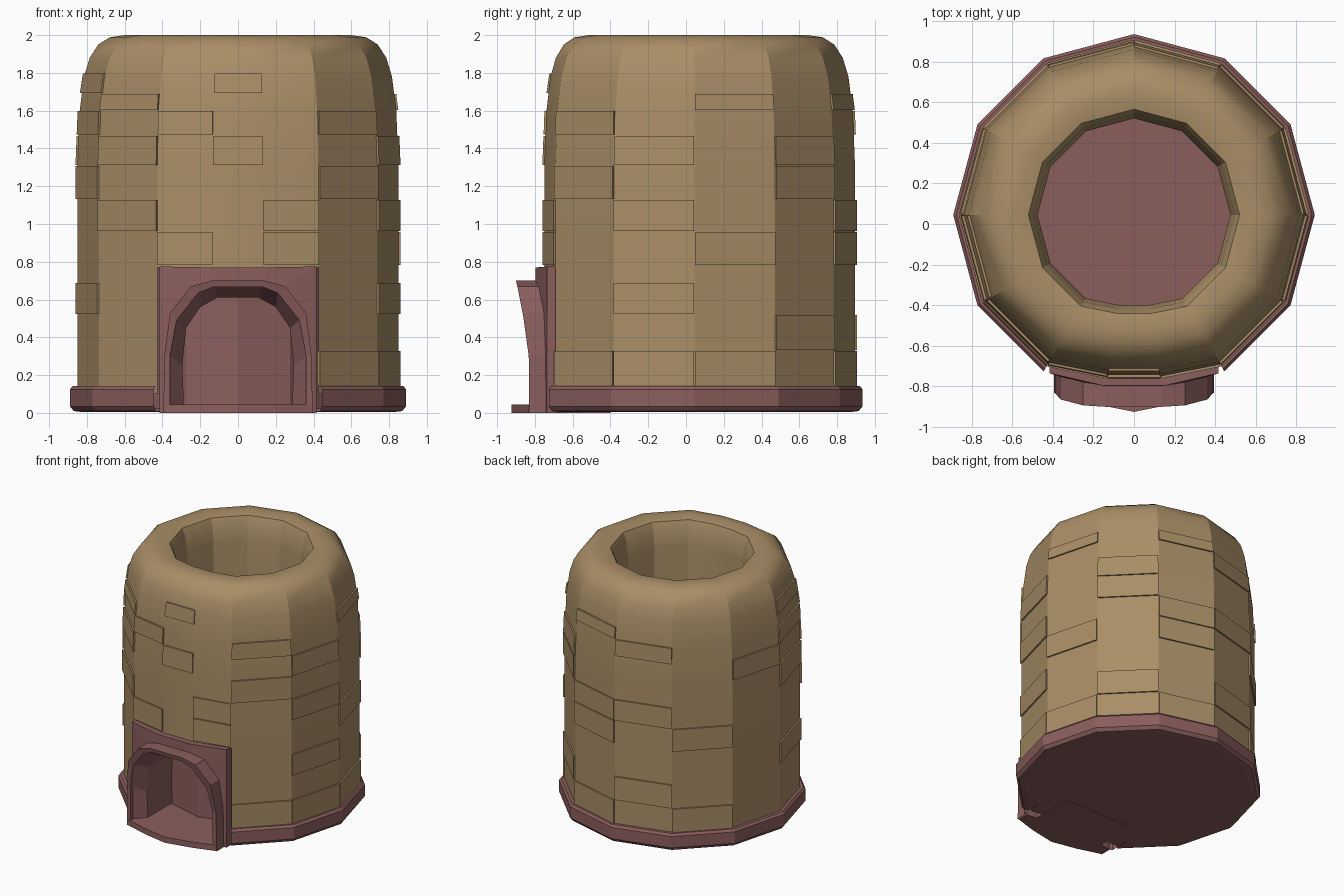
import bpy, bmesh, math

if "Cube" in bpy.data.objects:
    bpy.data.objects.remove(bpy.data.objects["Cube"])

CY = 0.045  # y of the tower axis


def material(name, col):
    m = bpy.data.materials.new(name)
    m.diffuse_color = (*col, 1)
    m.use_nodes = True
    m.node_tree.nodes["Principled BSDF"].inputs["Base Color"].default_value = m.diffuse_color
    return m


TAN = material("sandy_brick", (0.40, 0.27, 0.135))
RED = material("dull_red_clay", (0.255, 0.113, 0.108))


def make(name, verts, faces, mat, smooth=None):
    me = bpy.data.meshes.new(name)
    me.from_pydata(verts, [], faces)
    bm = bmesh.new()
    bm.from_mesh(me)
    bmesh.ops.recalc_face_normals(bm, faces=bm.faces)
    bm.to_mesh(me)
    bm.free()
    ob = bpy.data.objects.new(name, me)
    bpy.context.collection.objects.link(ob)
    me.materials.append(mat)
    if smooth:
        bpy.context.view_layer.objects.active = ob
        ob.select_set(True)
        bpy.ops.object.shade_smooth_by_angle(angle=math.radians(smooth))
        ob.select_set(False)
    return ob


def loft(rings, closed=True, skip=lambda r, i: False):
    n = len(rings[0])
    verts = [v for r in rings for v in r]
    faces = []
    for r in range(len(rings) - 1):
        for i in range(n if closed else n - 1):
            if not skip(r, i):
                j = (i + 1) % n
                faces.append((r*n + i, r*n + j, (r+1)*n + j, (r+1)*n + i))
    return verts, faces


# Unit outline: 11 corners of a 12-gon plus a flattened three-part front.
# Side i (0..9) starts at angle -60 + 30*i; sides 10, 11, 12 are the front.
ARC = [(math.cos(math.radians(-60 + 30*i)), math.sin(math.radians(-60 + 30*i))) for i in range(11)]
UNIT = ARC + [(-0.155, -0.935), (0.155, -0.935)]


def ring(r, z, pts=UNIT):
    return [(x*r, CY + y*r, z) for x, y in pts]


# Tower body: outer wall, rounded rim, inner shaft; doorway left open
PROFILE = [(0.85, 0.1), (0.85, 0.77), (0.85, 1.3), (0.838, 1.6), (0.815, 1.78),
           (0.785, 1.88), (0.74, 1.95), (0.68, 1.988), (0.60, 2.0), (0.52, 1.985),
           (0.495, 1.93), (0.475, 1.8), (0.475, 0.8)]
v, f = loft([ring(r, z) for r, z in PROFILE], skip=lambda r, i: r == 0 and i >= 10)
make("tower_body", v, f, TAN, 25)


def wall_radius(z):
    for (r0, z0), (r1, z1) in zip(PROFILE, PROFILE[1:]):
        if z0 <= z <= z1:
            return r0 + (r1 - r0)*(z - z0)/(z1 - z0)


# Raised bricks: wall side -> list of course numbers
COURSES = [0.14, 0.33, 0.52, 0.69, 0.78, 0.96, 1.13, 1.31, 1.47, 1.6, 1.69, 1.8]
BRICKS = {0: [0, 6, 8], 1: [0, 2, 5, 7], 2: [0, 4, 9], 3: [1, 6, 7], 4: [0, 4, 5, 9],
          5: [1, 5, 8], 6: [0, 4], 7: [7], 8: [2, 6, 8, 10], 9: [5, 7, 9],
          10: [4, 8], 11: [7, 10], 12: [4, 5]}
for side, rows in BRICKS.items():
    a, b = UNIT[side], UNIT[(side + 1) % 13]
    for row in rows:
        verts = []
        for z in (COURSES[row] + 0.003, COURSES[row + 1] - 0.003):
            r = wall_radius(z)
            for t in (0.008, 0.992):
                x, y = a[0] + (b[0]-a[0])*t, a[1] + (b[1]-a[1])*t
                for rr in (r - 0.02, r + 0.012):
                    verts.append((x*rr, CY + y*rr, z))
        make("raised_brick", verts, [(0, 1, 3, 2), (4, 6, 7, 5), (0, 4, 5, 1),
                                     (2, 3, 7, 6), (1, 5, 7, 3), (0, 2, 6, 4)], TAN)

# Base skirt, open at the front for the door, with a closed underside
v, f = loft([ring(r, z, ARC) for r, z in
             [(0.83, 0.005), (0.87, 0.01), (0.89, 0.035), (0.89, 0.125), (0.875, 0.142), (0.83, 0.142)]],
            closed=False)
f.append(tuple(range(11)))
make("base_skirt", v, f, RED)

# Inner core: back of the hearth and floor of the shaft
dodec = [(math.cos(math.pi*i/6), math.sin(math.pi*i/6)) for i in range(12)]
v, f = loft([ring(0.55, 0.02, dodec), ring(0.55, 0.82, dodec)])
f.append(tuple(range(12, 24)))
make("hearth_core", v, f, RED)


# Door surround: plate, projecting arch hood and recess in one loft
def arch(half, depth):
    pts = half + [(-x, z) for x, z in reversed(half)]
    return [(x, depth(x, z), z) for x, z in pts]


def plate_y(x, z):
    return -0.735 - 0.07*(1 - (abs(x)/0.415)**2)


def hood_y(x, z):
    return -0.83 - 0.07*(max(0, z - 0.25)/0.45)**1.5


PLATE = [(0.415, 0.0), (0.415, 0.30), (0.415, 0.55), (0.415, 0.775), (0.15, 0.77)]
OUTER = [(0.395, 0.0), (0.39, 0.30), (0.36, 0.53), (0.25, 0.67), (0.14, 0.70)]
INNER = [(0.36, 0.0), (0.36, 0.30), (0.325, 0.49), (0.21, 0.635), (0.13, 0.667)]
BACK = [(0.285, 0.0), (0.295, 0.25), (0.275, 0.45), (0.20, 0.56), (0.11, 0.61)]
v, f = loft([arch(PLATE, lambda x, z: -0.58), arch(PLATE, plate_y), arch(OUTER, plate_y),
             arch(OUTER, hood_y), arch(INNER, hood_y), arch(INNER, lambda x, z: hood_y(x, z) + 0.03),
             arch(BACK, lambda x, z: -0.72), arch(BACK, lambda x, z: -0.40)], closed=False)
make("door_surround", v, f, RED)

# Door sill and hearth floor
SILL = [(0.30, -0.40), (0.30, -0.73), (0.385, -0.74), (0.385, -0.83), (0.20, -0.885), (0, -0.925)]
SILL += [(-x, y) for x, y in reversed(SILL[:-1])]
n = len(SILL)
v, f = loft([[(x, y, z) for x, y in SILL] for z in (0.0, 0.045)])
f += [tuple(range(n)), tuple(range(n, 2*n))]
make("door_sill", v, f, RED)
